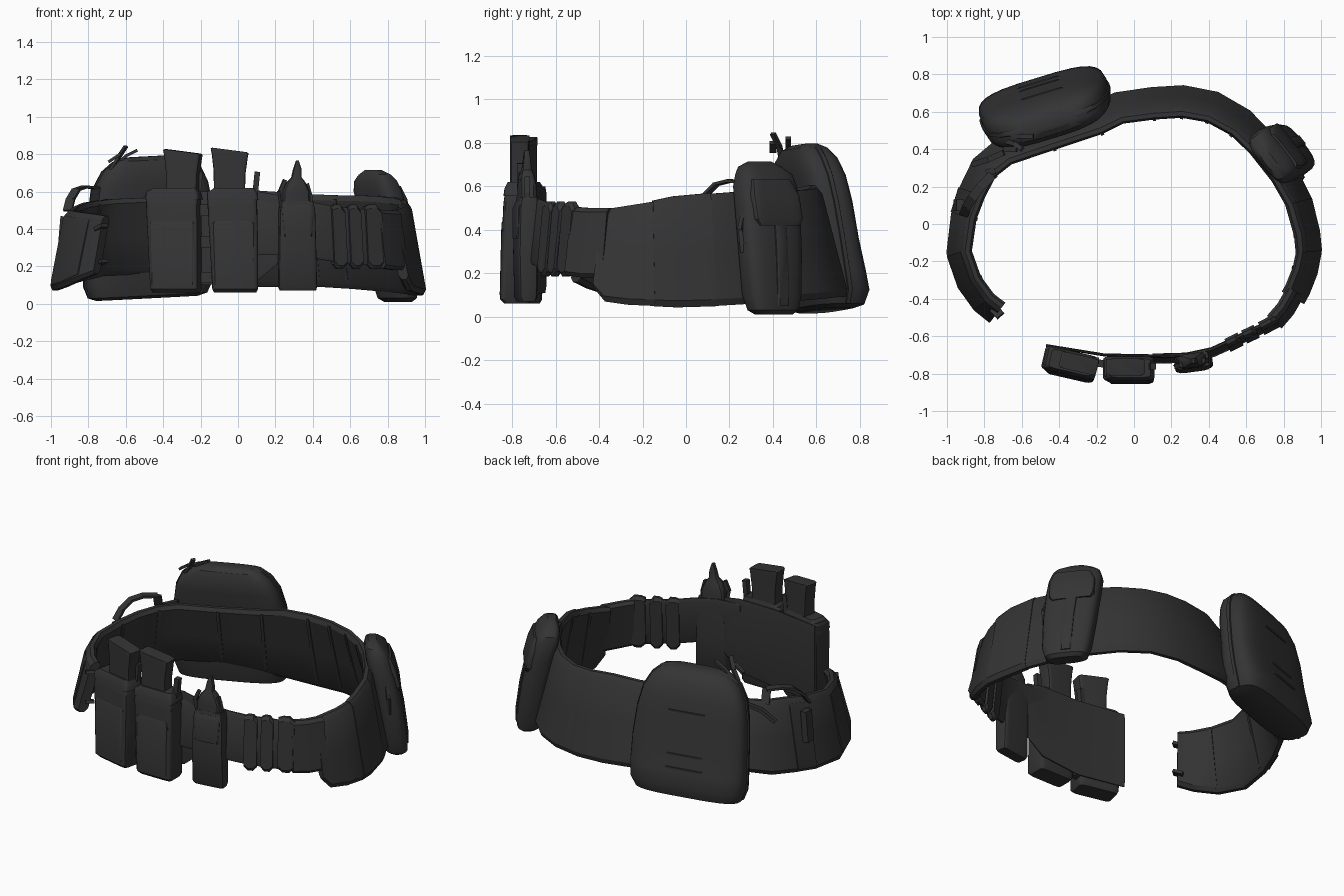
import bpy, bmesh, math
from mathutils import Vector, Matrix

fabric = bpy.data.materials.new("black fabric")
fabric.diffuse_color = (0.034, 0.034, 0.034, 1)


def finish(name, bm, angle=32):
    """Turn a bmesh into an object, smooth except at hard edges."""
    bmesh.ops.recalc_face_normals(bm, faces=bm.faces)
    for f in bm.faces:
        f.smooth = True
    for e in bm.edges:
        e.smooth = e.calc_face_angle(0) < math.radians(angle)
    me = bpy.data.meshes.new(name)
    bm.to_mesh(me)
    bm.free()
    me.materials.append(fabric)
    ob = bpy.data.objects.new(name, me)
    bpy.context.collection.objects.link(ob)
    return ob


def loft(bm, rings):
    """Skin a list of equal closed rings and cap both ends."""
    vs = [[bm.verts.new(p) for p in r] for r in rings]
    n = len(vs[0])
    for a, b in zip(vs, vs[1:]):
        for i in range(n):
            j = (i + 1) % n
            bm.faces.new((a[i], a[j], b[j], b[i]))
    bm.faces.new(vs[0])
    bm.faces.new(vs[-1])


def band(name, stations, thick, flare, push=0.0):
    """Upright strip along plan points (x, y, z_low, z_high), leaning out at the bottom, more so at the back."""
    rings = []
    for i, (x, y, lo, hi) in enumerate(stations):
        a, b = stations[max(i - 1, 0)], stations[min(i + 1, len(stations) - 1)]
        d = Vector((b[0] - a[0], b[1] - a[1], 0)).normalized()
        out = Vector((-d.y, d.x, 0))
        h, t = hi - lo, thick / 2
        lean = flare + .065 * max(y, 0)
        ring = []
        for s, k in ((-t, .06), (-t, .5), (-t, .94), (-t * .4, 1), (t * .4, 1),
                     (t, .94), (t, .5), (t, .06), (t * .4, 0), (-t * .4, 0)):
            ring.append(Vector((x, y, lo + h * k)) + out * (s + push + lean * (.5 - k)))
        rings.append(ring)
    bm = bmesh.new()
    loft(bm, rings)
    return finish(name, bm)


def pouch(name, loc, angle, layers, power=4.0, n=20, tilt=0.0):
    """Rounded sack: layers of (z, u_min, u_max, n_min, n_max); n points outward."""
    m = Matrix.Translation(loc) @ Matrix.Rotation(math.radians(angle), 4, 'Z')
    rings = []
    for z, u0, u1, n0, n1 in layers:
        ring = []
        for i in range(n):
            t = math.tau * (i + .5) / n
            c, s = math.cos(t), math.sin(t)
            cu = math.copysign(abs(c) ** (2 / power), c)
            cn = math.copysign(abs(s) ** (2 / power), s)
            u = (u0 + u1) / 2 + cu * (u1 - u0) / 2
            ring.append(m @ Vector((u, (n0 + n1) / 2 + cn * (n1 - n0) / 2, z + tilt * u)))
        rings.append(ring)
    bm = bmesh.new()
    loft(bm, rings)
    return finish(name, bm)


def bars(name, points, w, t):
    """Chain of flat bars following points."""
    bm = bmesh.new()
    for a, b in zip(points, points[1:]):
        a, b = Vector(a), Vector(b)
        q = (b - a).to_track_quat('Z', 'Y').to_matrix().to_4x4()
        bmesh.ops.create_cube(bm, size=1, matrix=Matrix.Translation((a + b) / 2) @ q
                              @ Matrix.Diagonal((w, t, (b - a).length * 1.08, 1)))
    return finish(name, bm)


# Padded belt, from the open left end round the back to the right
belt = [(-.73, -.475, .16, .47), (-.80, -.42, .13, .48), (-.88, -.31, .09, .49), (-.935, -.15, .07, .50),
        (-.91, .04, .08, .52), (-.865, .17, .10, .54), (-.80, .30, .12, .55), (-.69, .39, .15, .56),
        (-.45, .475, .16, .57), (-.20, .56, .13, .59), (-.08, .62, .10, .60), (.10, .645, .09, .605),
        (.26, .655, .09, .595), (.42, .625, .09, .585), (.57, .54, .08, .58), (.68, .43, .07, .58),
        (.80, .27, .06, .575), (.88, .12, .05, .565), (.925, -.05, .045, .55), (.935, -.15, .05, .53),
        (.915, -.25, .055, .515), (.875, -.35, .07, .50), (.85, -.395, .13, .49)]
band("padded_belt", belt, .06, .088)

# Raised panels, and padding ribs on the inner side
band("left_end_patch", [(x, y, lo + .03, hi - .03) for x, y, lo, hi in belt[1:4]], .012, .075, .03)
band("left_side_patch", [(x, y, lo + .02, hi - .03) for x, y, lo, hi in belt[4:6]], .016, .08, .03)
band("right_side_sleeve", [(x, y, lo - .002, hi + .004) for x, y, lo, hi in belt[17:20]], .066, .086)
for k in (2, 4, 6, 8, 9, 11, 12, 13, 14, 18, 20):
    x, y, lo, hi = belt[k]
    dx, dy = belt[k + 1][0] - belt[k - 1][0], belt[k + 1][1] - belt[k - 1][1]
    s = .009 / math.hypot(dx, dy)
    band("belt_rib", [(x - dx * s, y - dy * s, lo + .02, hi - .02),
                      (x + dx * s, y + dy * s, lo + .02, hi - .02)], .016, .085, -.028)

# Frayed tabs at the open end
for z in (.21, .40):
    bars("end_tab", [(-.75, -.45, z), (-.715, -.49, z + .02)], .05, .02)

# Narrow strap with a thick root and buckle halves towards the front
strap = [(.86, -.375, .19, .49), (.81, -.46, .19, .49), (.75, -.53, .20, .50), (.64, -.58, .21, .51),
         (.53, -.635, .22, .52), (.42, -.685, .24, .54), (.28, -.715, .26, .56), (.10, -.72, .26, .57)]
band("front_strap", strap, .024, .035)
band("strap_root", [(.865, -.36, .18, .50), (.81, -.455, .18, .50), (.75, -.525, .19, .505)], .06, .05)
for name, a, b in (("buckle_right", (.765, -.515), (.68, -.56)), ("buckle_middle", (.655, -.573), (.59, -.605)),
                   ("buckle_left", (.57, -.615), (.50, -.65))):
    band(name, [(*a, .21, .50), ((a[0] * .7 + b[0] * .3), (a[1] * .7 + b[1] * .3), .185, .53),
                ((a[0] * .3 + b[0] * .7), (a[1] * .3 + b[1] * .7), .185, .53), (*b, .21, .52)], .05, .03)

# Big back pouch, hung outside the belt, with piping, sewn creases and zip pulls
back = (-.465, .605, 0)
shape = [(.03, -.29, .27, -.04, .12), (.045, -.33, .32, -.07, .165), (.11, -.355, .35, -.085, .185),
         (.20, -.355, .355, -.095, .165), (.35, -.352, .35, -.105, .13), (.52, -.345, .33, -.13, .105),
         (.64, -.325, .30, -.145, .08), (.72, -.285, .255, -.15, .05), (.77, -.225, .20, -.13, .01),
         (.79, -.15, .14, -.10, -.03)]
pouch("back_pouch", back, 17, shape, 3.6, 28, .05)
pouch("pouch_piping", back, 17, [(z, u0 - .008, u1 + .008, (n0 + n1) / 2 - .02, (n0 + n1) / 2 + .02)
                                 for z, u0, u1, n0, n1 in shape[1:]], 5, 20, .05)
for z, n1 in ((.22, .166), (.30, .146), (.56, .102)):
    pouch("pouch_crease", back, 17, [(z - .006, -.12, .12, n1 - .05, n1),
                                     (z + .006, -.12, .12, n1 - .05, n1)], 6, 12, .05)
bars("zip_pull", [(-.68, .44, .72), (-.64, .43, .78), (-.60, .40, .84)], .025, .015)
bars("zip_pull", [(-.66, .47, .74), (-.60, .47, .79), (-.54, .47, .82)], .025, .015)
bars("zip_pull", [(-.69, .40, .76), (-.63, .40, .80)], .03, .015)
bars("side_cord", [(-.70, .38, .55), (-.78, .345, .52), (-.86, .32, .46)], .03, .02)

# Loop handle on the left side
bars("loop_handle", [(-.91, .05, .50), (-.895, .09, .56), (-.865, .14, .61),
                     (-.82, .20, .625), (-.76, .26, .62), (-.77, .29, .54)], .05, .014)
bars("loop_anchor", [(-.945, .10, .28), (-.93, .10, .46)], .06, .04)

# Right side pouch: top leans inwards and backwards, outward is the local n axis
side = (.785, .38, 0)
pouch("side_pouch", side, -52, [
    (.01, -.07, .12, .03, .11), (.03, -.10, .15, .0, .13), (.10, -.12, .17, -.02, .13),
    (.30, -.145, .17, -.05, .105), (.50, -.165, .16, -.09, .065), (.60, -.17, .15, -.115, .035),
    (.655, -.155, .13, -.12, .015), (.69, -.11, .11, -.115, -.02), (.715, -.06, .05, -.10, -.05)], 3.4)
pouch("side_pouch_flap", side, -52, [
    (.42, -.12, .11, .03, .088), (.45, -.14, .13, .03, .09), (.56, -.14, .13, .0, .062),
    (.63, -.11, .11, -.05, .035)], 6)
pouch("side_pouch_strap", side, -52, [
    (.05, -.02, .05, .0, .137), (.12, -.02, .05, .0, .137), (.30, -.03, .04, .0, .114),
    (.42, -.04, .03, .0, .09)], 8, 12)
bars("side_cord", [(.87, .27, .50), (.90, .25, .40), (.90, .26, .30)], .02, .02)

# Front backing panel
band("backing_panel", [(.22, -.71, .22, .58), (.11, -.705, .13, .60), (-.16, -.70, .10, .60),
                       (-.47, -.65, .11, .60)], .016, 0)


# Magazine pouches with magazine, lip, seam and side tab
def magazine_pouch(name, loc, angle, w, shift):
    pouch(name, loc, angle, [
        (.06, -w + .03, w - .01, -.055, .06), (.08, -w + .02, w, -.075, .07),
        (.30, -w + .008, w, -.07, .07), (.52, -w - .005, w - .005, -.06, .07),
        (.59, -w - .008, w - .01, -.05, .07), (.605, -w, w - .02, -.04, .06)], 8)
    pouch(name + "_lip", loc, angle, [
        (.555, -w - .008, w + .002, -.06, .072), (.59, -w - .008, w - .004, -.055, .072),
        (.62, -w + .03, w - .02, -.04, .06)], 9)
    pouch(name + "_front_seam", loc, angle, [
        (.10, -w + .03, w - .02, -.077, 0), (.43, -w + .02, w - .02, -.069, 0),
        (.45, -w + .04, w - .04, -.06, 0)], 12, 12)
    pouch(name + "_magazine", loc, angle, [(z, u0 + shift, u1 + shift, -.03, .06) for z, u0, u1 in (
        (.55, -.085, .08), (.70, -.088, .083), (.79, -.098, .095), (.815, -.104, .10), (.82, -.095, .09))],
        10, 20, -.13)
    bars(name + "_tab", [Vector(loc) + Vector((w - .02, .02, .55)),
                         Vector(loc) + Vector((w - .005, .02, .70))], .035, .03)


magazine_pouch("left_magazine_pouch", (-.34, -.75, 0), -13, .142, .045)
magazine_pouch("middle_magazine_pouch", (-.025, -.78, 0), 0, .133, -.018)
for z in (.14, .33, .50):
    bars("joining_web", [(-.24, -.74, z), (-.13, -.75, z)], .04, .06)

# Small tool pouch with tool handle
tool = (.315, -.735, 0)
pouch("tool_pouch", tool, 8, [
    (.07, -.09, .10, -.035, .03), (.09, -.10, .105, -.045, .04), (.30, -.10, .10, -.05, .045),
    (.50, -.095, .095, -.045, .05), (.55, -.085, .085, -.035, .045)], 8)
pouch("tool_pouch_flap", tool, 8, [
    (.36, -.075, .075, -.056, 0), (.50, -.085, .085, -.055, 0), (.53, -.08, .08, -.04, 0)], 8, 12)
pouch("tool_handle", tool, 8, [
    (.50, -.085, .075, -.035, .045), (.60, -.08, .07, -.035, .045), (.65, -.055, .045, -.03, .035),
    (.675, -.03, .025, -.02, .025), (.72, -.02, .025, -.015, .02), (.765, -.005, .01, -.01, .015)], 4, 12)
bars("tool_clip", [(.24, -.75, .50), (.225, -.76, .60), (.25, -.755, .66)], .025, .02)
bars("tool_clip", [(.38, -.73, .48), (.39, -.73, .57), (.37, -.73, .64)], .025, .02)
